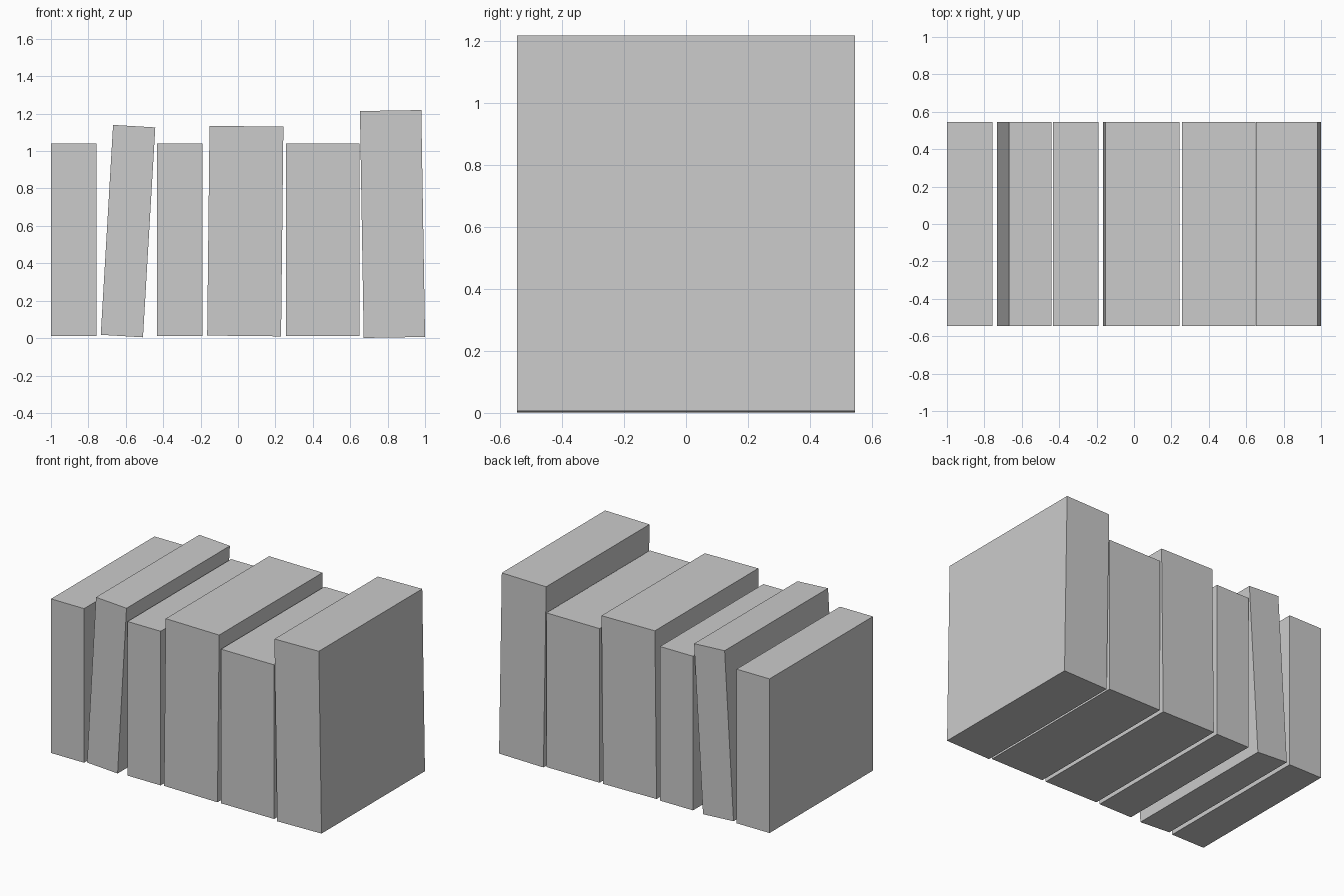
import bpy
from math import radians

DEPTH = 1.092


def book(name, x, z, width, height, lean=0.0):
    # Upright block, leaning about the front-back axis
    bpy.ops.mesh.primitive_cube_add(size=1)
    ob = bpy.context.object
    ob.name = name
    ob.scale = (width, DEPTH, height)
    ob.rotation_euler = (0, radians(lean), 0)
    ob.location = (x, 0, z)
    return ob


# Row of books, left to right: centre x, centre z, thickness, height, lean
books = [
    (-0.878, 0.525, 0.244, 1.030, 0.0),
    (-0.588, 0.572, 0.226, 1.124, 3.36),
    (-0.312, 0.525, 0.244, 1.030, 0.0),
    (0.039, 0.572, 0.395, 1.121, 0.64),
    (0.453, 0.525, 0.393, 1.030, 0.0),
    (0.826, 0.610, 0.328, 1.213, -0.95),
]
for i, spec in enumerate(books, 1):
    book(f"book_{i}", *spec)
